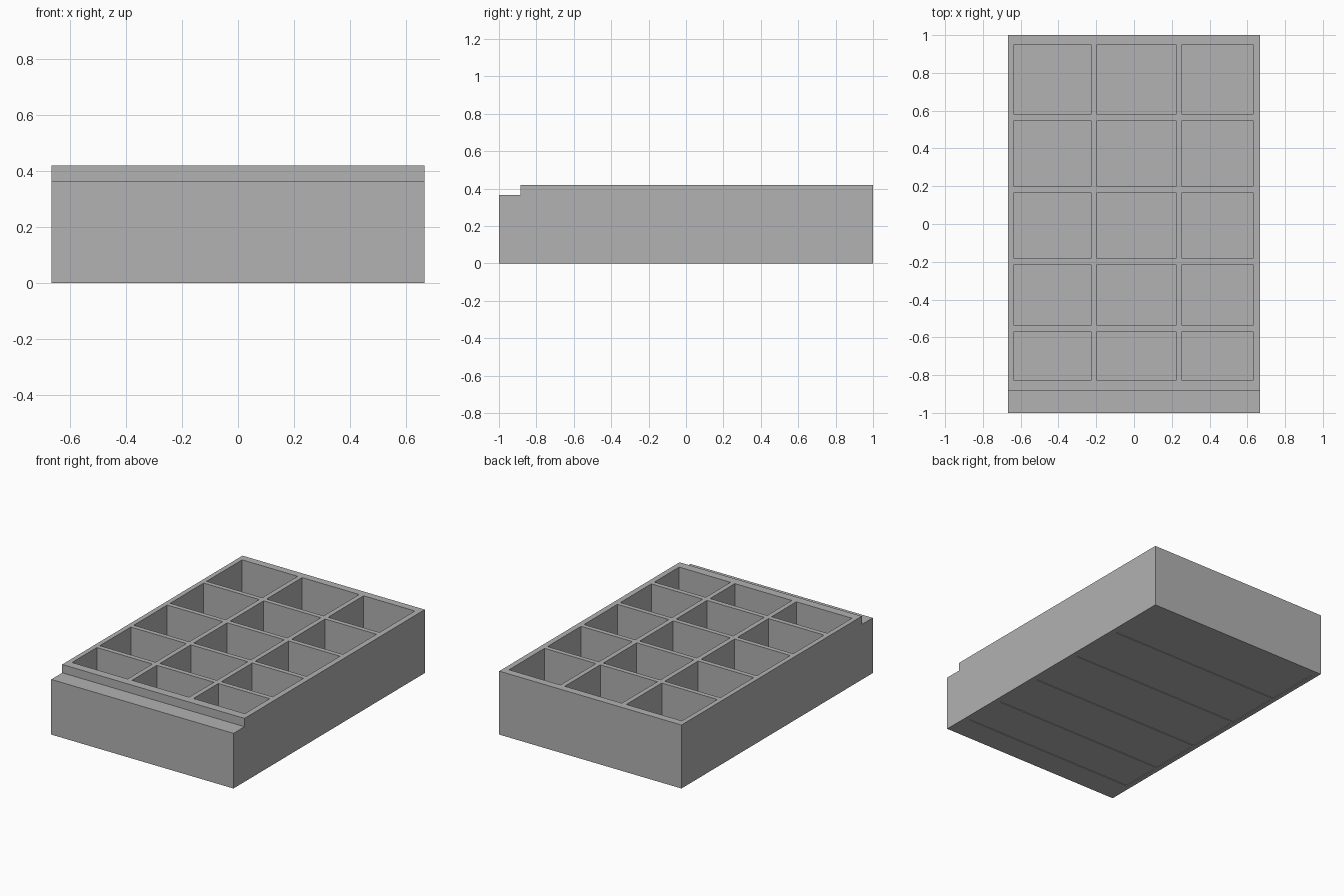
import bpy, bmesh
from mathutils import Matrix, Vector

if "Cube" in bpy.data.objects:
    bpy.data.objects.remove(bpy.data.objects["Cube"], do_unlink=True)

HALF_WIDTH, HEIGHT, LEDGE_Z, LEDGE_Y = 0.667, 0.42, 0.365, -0.885
FLOOR_TOP, RECESS = 0.03, 0.004
COLUMNS = [(-0.635, -0.228), (-0.196, 0.222), (0.254, 0.63)]
ROWS = [(0.579, 0.95), (0.198, 0.548), (-0.183, 0.167), (-0.537, -0.214), (-0.828, -0.569)]

grey = bpy.data.materials.new("plain grey")
grey.use_nodes = True
grey.diffuse_color = (0.445, 0.445, 0.445, 1)
grey.node_tree.nodes["Principled BSDF"].inputs["Base Color"].default_value = grey.diffuse_color


def add_object(name, bm):
    bmesh.ops.recalc_face_normals(bm, faces=bm.faces)
    mesh = bpy.data.meshes.new(name)
    bm.to_mesh(mesh)
    bm.free()
    mesh.materials.append(grey)
    obj = bpy.data.objects.new(name, mesh)
    bpy.context.collection.objects.link(obj)
    return obj


def add_box(bm, xs, ys, zs):
    low, high = map(Vector, zip(xs, ys, zs))
    place = Matrix.Translation((low + high) / 2) @ Matrix.Diagonal((high - low).to_4d())
    bmesh.ops.create_cube(bm, size=1, matrix=place)


# Tray body: side profile with a front ledge, extruded across the width
bm = bmesh.new()
profile = [(-1, 0), (1, 0), (1, HEIGHT), (LEDGE_Y, HEIGHT), (LEDGE_Y, LEDGE_Z), (-1, LEDGE_Z)]
side = bm.faces.new([bm.verts.new((-HALF_WIDTH, y, z)) for y, z in profile])
extruded = bmesh.ops.extrude_face_region(bm, geom=[side], use_keep_orig=True)["geom"]
bmesh.ops.translate(bm, vec=(2 * HALF_WIDTH, 0, 0),
                    verts=[v for v in extruded if isinstance(v, bmesh.types.BMVert)])
tray = add_object("compartment_tray", bm)

# Compartments, and a shallow underside recess beneath each row
bm = bmesh.new()
for row in ROWS:
    add_box(bm, (COLUMNS[0][0], COLUMNS[-1][1]), row, (-0.1, RECESS))
    for column in COLUMNS:
        add_box(bm, column, row, (FLOOR_TOP, HEIGHT + 0.1))
cutter = add_object("compartment_cutter", bm)
cutter.hide_render = True

# Cut the pockets and keep the finished tray only
cut = tray.modifiers.new("pockets", 'BOOLEAN')
cut.operation = 'DIFFERENCE'
cut.solver = 'EXACT'
cut.object = cutter
bpy.context.view_layer.objects.active = tray
bpy.ops.object.modifier_apply(modifier=cut.name)
bpy.data.objects.remove(cutter, do_unlink=True)
